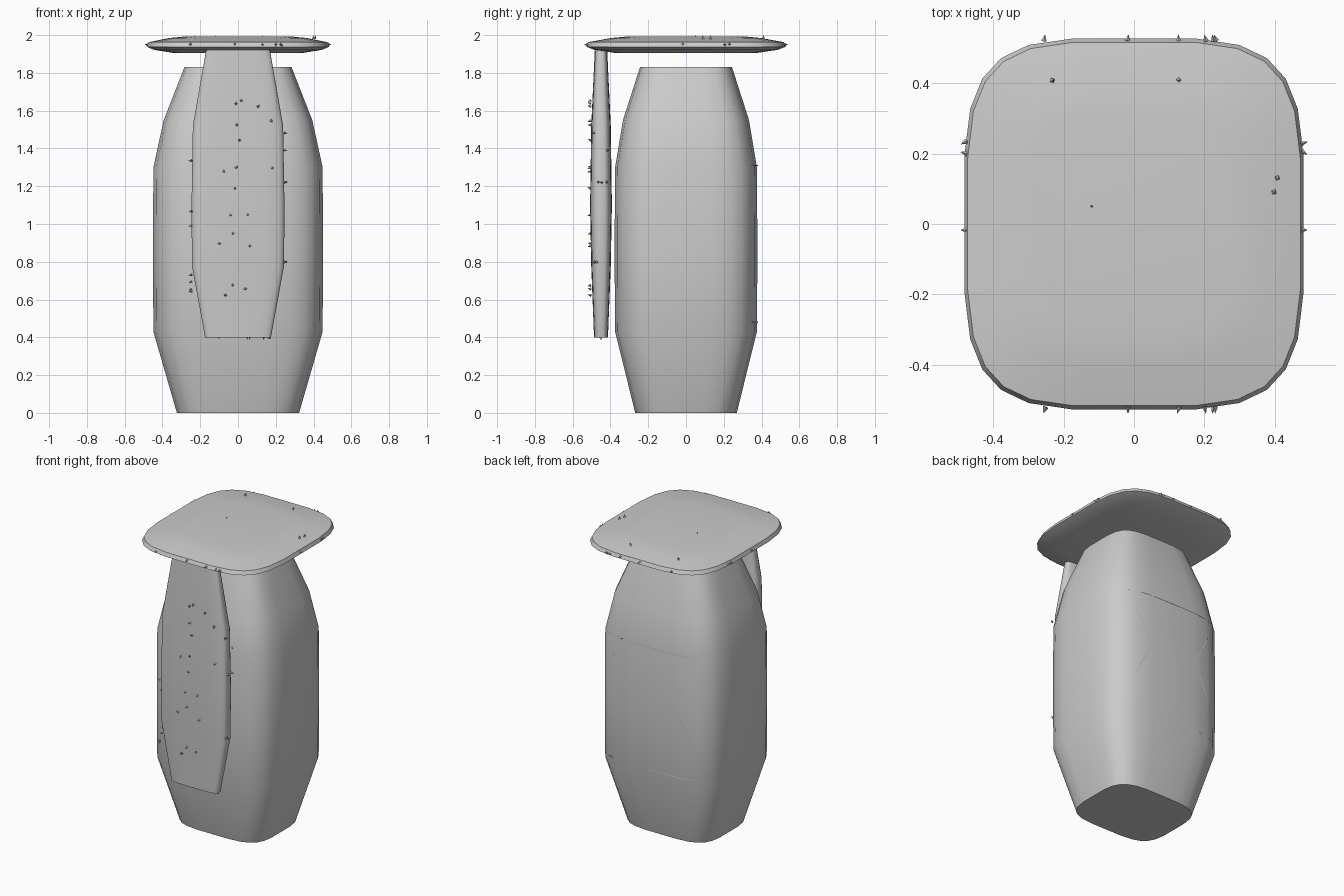
import bpy, bmesh, math, random
from mathutils import Vector

if "Cube" in bpy.data.objects:
    bpy.data.objects.remove(bpy.data.objects["Cube"])

random.seed(4)
SIDES = 24


def finish(name, bm, smooth=True):
    bmesh.ops.recalc_face_normals(bm, faces=bm.faces)
    mesh = bpy.data.meshes.new(name)
    bm.to_mesh(mesh)
    bm.free()
    ob = bpy.data.objects.new(name, mesh)
    bpy.context.collection.objects.link(ob)
    if smooth:
        bpy.ops.object.select_all(action='DESELECT')
        ob.select_set(True)
        bpy.context.view_layer.objects.active = ob
        bpy.ops.object.shade_smooth_by_angle(angle=math.radians(40))
    return ob


def loft(name, rings, cy=0.0):
    """Rounded-square rings given as (z, half width, half depth), capped at both ends."""
    bm = bmesh.new()
    loops = []
    for z, a, b in rings:
        loop = []
        for i in range(SIDES):
            t = 2 * math.pi * (i + 0.5) / SIDES
            c, s = math.cos(t), math.sin(t)
            x = a * math.copysign(abs(c) ** 0.5, c)
            y = b * math.copysign(abs(s) ** 0.5, s)
            loop.append(bm.verts.new((x, cy + y, z)))
        loops.append(loop)
    for lo, hi in zip(loops, loops[1:]):
        for i in range(SIDES):
            j = (i + 1) % SIDES
            bm.faces.new((lo[i], lo[j], hi[j], hi[i]))
    bm.faces.new(loops[0])
    bm.faces.new(loops[-1])
    return finish(name, bm)


# Main barrel-shaped body
loft("body", [(0, .325, .27), (.43, .45, .377), (.85, .452, .38), (1.3, .45, .377),
              (1.55, .395, .335), (1.83, .285, .245)])

# Long slab standing in front of the body
loft("front_slab", [(.40, .175, .037), (.78, .245, .052), (1.1, .247, .058),
                    (1.52, .24, .052), (1.92, .17, .033)], cy=-.45)

# Flat rounded cap
W, D = .485, .53
loft("cap", [(z, W * k, D * k) for z, k in
             [(1.905, .7), (1.922, .92), (1.938, 1), (1.963, .98), (1.985, .75), (1.992, .6)]])


# Thin raised lines on the back of the body
def back_y(x):
    return .379 * (1 - min(abs(x) / .45, 1) ** 4) ** 0.25


def back_line(bm, p, q, width=.008):
    a, b = Vector(p), Vector(q)
    side = Vector((-(b - a).y, (b - a).x)).normalized() * width / 2
    prev = None
    for i in range(7):
        m = a.lerp(b, i / 6)
        taper = .3 + .7 * math.sin(math.pi * i / 6)
        pair = [bm.verts.new((m.x + s * side.x * taper, back_y(m.x) + .002,
                              m.y + s * side.y * taper)) for s in (-1, 1)]
        if prev:
            bm.faces.new((prev[0], prev[1], pair[1], pair[0]))
        prev = pair


bm = bmesh.new()
back_line(bm, (-.34, 1.31), (.34, 1.31))
back_line(bm, (-.34, .48), (.02, .48))
back_line(bm, (.27, .48), (.34, .48))
for s in (-1, 1):
    back_line(bm, (s * .29, 1.19), (s * .175, .97))
    back_line(bm, (s * .175, .97), (s * .29, .73))
finish("back_lines", bm, smooth=False)


# Tiny loose flecks around the slab and the cap
def fleck(bm, pos, normal):
    n = Vector(normal)
    tilt = Vector([random.uniform(-.5, .5) for _ in range(3)])
    rot = (n + tilt).to_track_quat('Z', 'Y').to_matrix().to_4x4()
    rot.translation = Vector(pos)
    bmesh.ops.create_cone(bm, cap_ends=True, segments=4, radius1=.008, radius2=0,
                          depth=.02, matrix=rot)


bm = bmesh.new()
for i in range(18):
    fleck(bm, (random.uniform(-.1, .2), -.512, random.uniform(.55, 1.75)), (0, -1, 0))
for s in (-1, 1):
    for i in range(7):
        fleck(bm, (s * .253, random.uniform(-.49, -.41), random.uniform(.6, 1.55)), (s, 0, 0))
for i in range(8):
    fleck(bm, (random.uniform(-.18, .18), -.45, .397), (0, 0, -1))
finish("slab_flecks", bm, smooth=False)

bm = bmesh.new()
for i in range(6):
    u = random.uniform(-.3, .3)
    for s in (-1, 1):
        fleck(bm, (u, s * .53, 1.95), (0, s, 0))
        if i < 3:
            fleck(bm, (s * .485, u, 1.95), (s, 0, 0))
for x, y in [(-.23, .41), (.13, .41), (-.12, .05), (.4, .09), (.41, .13)]:
    fleck(bm, (x, y, 1.99), (0, 0, 1))
finish("cap_flecks", bm, smooth=False)
